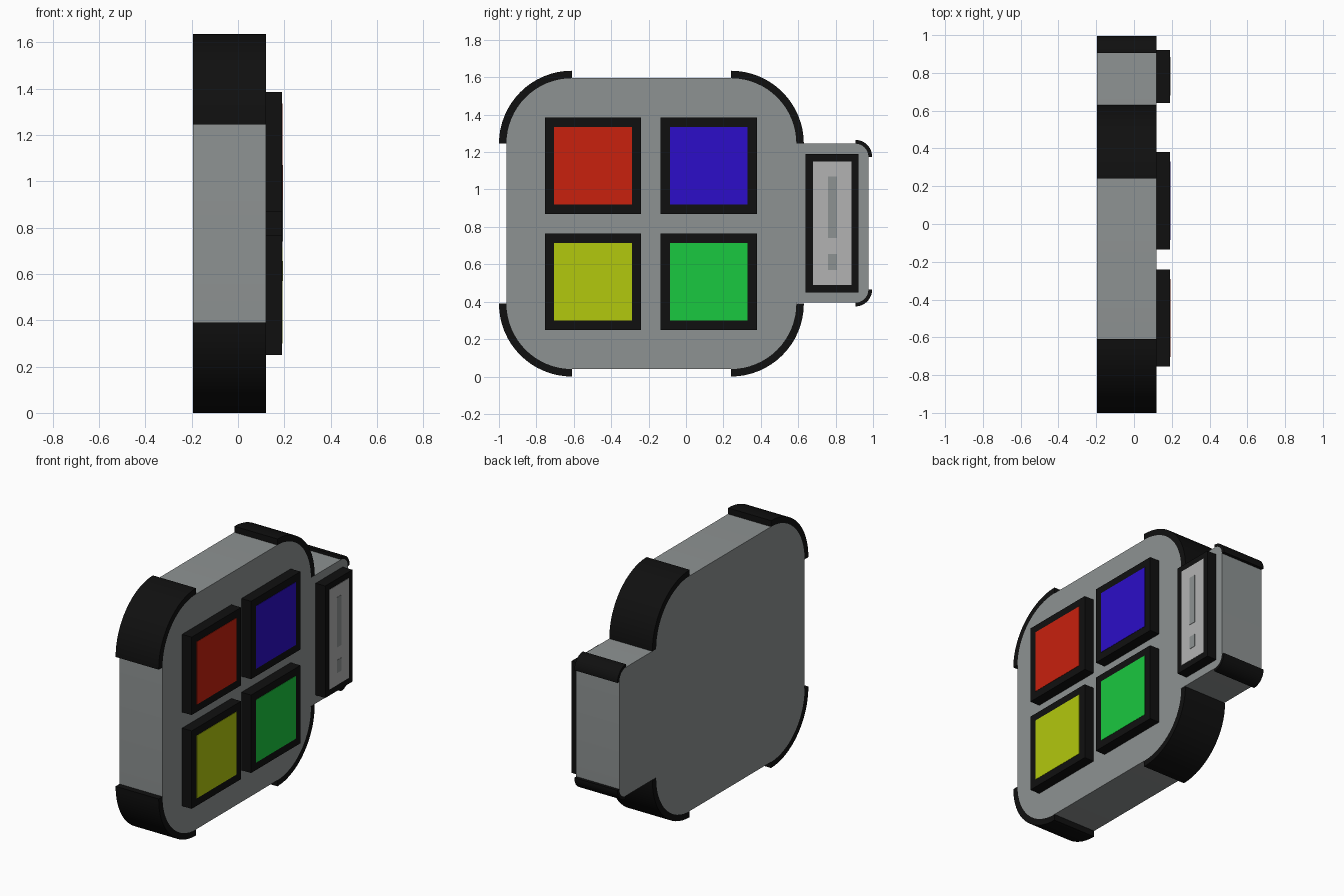
import bpy, bmesh
from math import sin, cos, pi, radians

if "Cube" in bpy.data.objects:
    bpy.data.objects.remove(bpy.data.objects["Cube"])

X0, X1, X2 = -0.195, 0.12, 0.19   # back, body face, button face
SEG = 16                          # segments per rounded corner


def mat(name, rgb):
    m = bpy.data.materials.new(name)
    m.diffuse_color = (*rgb, 1)
    m.use_nodes = True
    m.node_tree.nodes["Principled BSDF"].inputs["Base Color"].default_value = m.diffuse_color
    return m


BLACK = mat("black", (0.005, 0.005, 0.005))
GREY = mat("body_grey", (0.27, 0.29, 0.29))
LIGHT = mat("light_grey", (0.45, 0.45, 0.45))


def prism(name, profile, x0, x1, material, smooth=False):
    """Extrude a (y, z) outline from x0 to x1."""
    bm = bmesh.new()
    face = bm.faces.new([bm.verts.new((x0, y, z)) for y, z in profile])
    ext = bmesh.ops.extrude_face_region(bm, geom=[face], use_keep_orig=True)
    for v in ext["geom"]:
        if isinstance(v, bmesh.types.BMVert):
            v.co.x = x1
    bmesh.ops.recalc_face_normals(bm, faces=bm.faces)
    me = bpy.data.meshes.new(name)
    bm.to_mesh(me)
    bm.free()
    me.materials.append(material)
    ob = bpy.data.objects.new(name, me)
    bpy.context.collection.objects.link(ob)
    if smooth:
        bpy.ops.object.select_all(action='DESELECT')
        ob.select_set(True)
        bpy.context.view_layer.objects.active = ob
        bpy.ops.object.shade_smooth_by_angle(angle=radians(30))
    return ob


def arc(cy, cz, r, quarter):
    """Quarter-circle points; quarter 0 starts at +y, going counter-clockwise."""
    angles = [(quarter + i / SEG) * pi / 2 for i in range(SEG + 1)]
    return [(cy + r * cos(a), cz + r * sin(a)) for a in angles]


def rect(y0, y1, z0, z1):
    return [(y0, z0), (y1, z0), (y1, z1), (y0, z1)]


def corner_guard(name, cy, cz, r_in, r_out, quarter):
    prism(name, arc(cy, cz, r_out, quarter) + arc(cy, cz, r_in, quarter)[::-1],
          X0, X1, BLACK, True)


# Main rounded body and its four corner guards
corners = [(0.24, 1.245), (-0.61, 1.245), (-0.61, 0.39), (0.24, 0.39)]
outline = []
for q, (cy, cz) in enumerate(corners):
    outline += arc(cy, cz, 0.35, q)
    corner_guard(f"corner_guard_{q + 1}", cy, cz, 0.35, 0.39, q)
prism("body", outline, X0, X1, GREY, True)

# Side tab with two small corner guards
tab_top, tab_bottom = (0.905, 1.175), (0.905, 0.465)
prism("side_tab",
      [(0.59, 0.395)] + arc(*tab_bottom, 0.07, 3) + arc(*tab_top, 0.07, 0) + [(0.59, 1.245)],
      X0, X1, GREY, True)
corner_guard("tab_guard_top", *tab_top, 0.07, 0.09, 0)
corner_guard("tab_guard_bottom", *tab_bottom, 0.07, 0.09, 3)

# Four coloured buttons in black frames
buttons = {
    "red": (-0.755, 0.87, (0.58, 0.015, 0.004)),
    "blue": (-0.135, 0.87, (0.025, 0.004, 0.58)),
    "yellow": (-0.755, 0.25, (0.45, 0.58, 0.004)),
    "green": (-0.135, 0.25, (0.01, 0.58, 0.05)),
}
for colour, (y, z, rgb) in buttons.items():
    prism(f"{colour}_button_frame", rect(y, y + 0.515, z, z + 0.515), X1, X2, BLACK)
    prism(f"{colour}_button", rect(y + 0.05, y + 0.465, z + 0.05, z + 0.465),
          X1, X2 + 0.002, mat(colour, rgb))

# Tab panel with two indicator bars
prism("tab_panel_frame", rect(0.64, 0.922, 0.45, 1.19), X1, X2, BLACK)
prism("tab_panel", rect(0.68, 0.885, 0.49, 1.15), X1, X2 + 0.002, LIGHT)
for name, z0, z1 in (("long_indicator_bar", 0.74, 1.07), ("short_indicator_bar", 0.57, 0.655)):
    prism(name, rect(0.758, 0.806, z0, z1), X1, X2 + 0.004, GREY)
